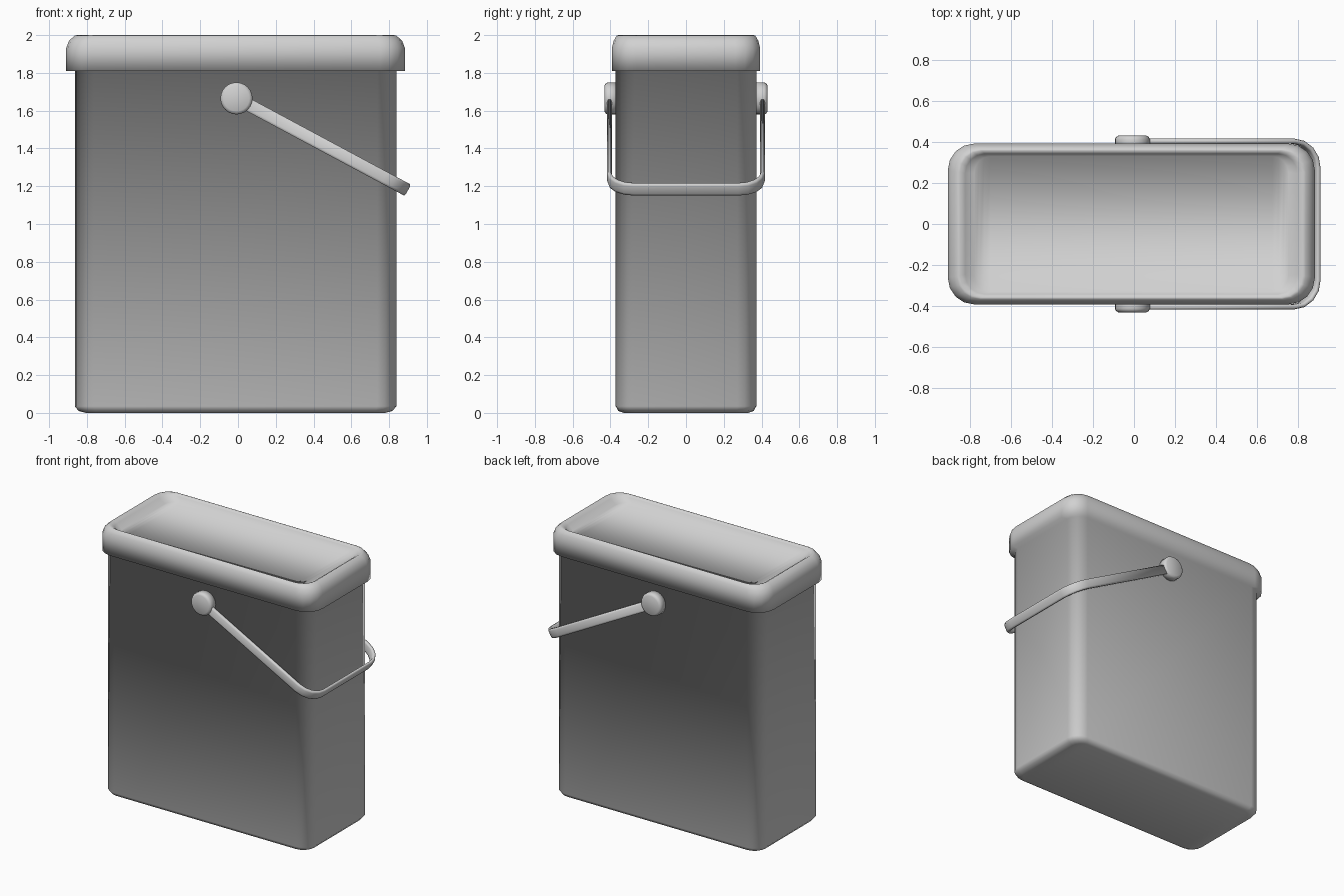
import bpy, bmesh
from math import pi, sin, cos, radians
from mathutils import Vector, Matrix

if "Cube" in bpy.data.objects:
    bpy.data.objects.remove(bpy.data.objects["Cube"], do_unlink=True)

grey = bpy.data.materials.new("mid_grey_plastic")
grey.use_nodes = True
grey.diffuse_color = (0.64, 0.64, 0.64, 1)
grey.node_tree.nodes["Principled BSDF"].inputs["Base Color"].default_value = (0.64, 0.64, 0.64, 1)

PIVOT = Vector((-0.008, 0, 1.665))


def add_object(name, bm, location):
    """Turn a bmesh into a fully smooth-shaded object."""
    bmesh.ops.recalc_face_normals(bm, faces=bm.faces)
    for face in bm.faces:
        face.smooth = True
    mesh = bpy.data.meshes.new(name)
    bm.to_mesh(mesh)
    bm.free()
    mesh.materials.append(grey)
    obj = bpy.data.objects.new(name, mesh)
    obj.location = location
    bpy.context.collection.objects.link(obj)


def rounded_rect(hx, hy, r, z, segments=4):
    points = []
    for k, (sx, sy) in enumerate([(1, 1), (-1, 1), (-1, -1), (1, -1)]):
        for i in range(segments + 1):
            a = (k + i / segments) * pi / 2
            points.append((sx * (hx - r) + r * cos(a), sy * (hy - r) + r * sin(a), z))
    return points


def loft(rings):
    """Bridge equal rings of points and cap both ends with strips across y."""
    bm = bmesh.new()
    loops = [[bm.verts.new(p) for p in ring] for ring in rings]
    n = len(loops[0])
    for a, b in zip(loops, loops[1:]):
        for i in range(n):
            j = (i + 1) % n
            bm.faces.new((a[i], a[j], b[j], b[i]))
    for cap in (loops[0], loops[-1]):
        for i in range(n // 2 - 1):
            bm.faces.new((cap[i], cap[i + 1], cap[n - 2 - i], cap[n - 1 - i]))
    return bm


# Bin body with a softly rounded base, flowing into the lid above it
body_steps = [(0.06, 0), (0.02, 0.01), (0, 0.035), (0, 1.81)]
body_rings = [rounded_rect(0.851 - d, 0.372 - d * 0.7, 0.1 - d * 0.5, z) for d, z in body_steps]

# Lid: skirt, rounded rim and dished top, as inset in x, inset in y, height
lid_steps = [(0, 0, 1.81), (0, 0, 1.93), (0.015, 0.01, 1.97), (0.045, 0.026, 1.997),
             (0.06, 0.034, 2.0), (0.085, 0.05, 1.985), (0.13, 0.062, 1.95)]
lid_rings = [rounded_rect(0.897 - dx, 0.393 - dy, 0.13 - dx * 0.4, z) for dx, dy, z in lid_steps]
add_object("bin_body_and_lid", loft(body_rings + lid_rings), (-0.013, 0, 0))

# Swing handle: flat strip with blunt edges swept along a U, then tilted down
REACH, HALF, BEND = 1.018, 0.405, 0.13
path = [(0, -HALF, 0, -1)]                 # position and outward direction
for side in (-1, 1):
    for i in range(5):
        a = pi / 8 * i
        a = a - pi / 2 if side < 0 else a
        path.append((REACH - BEND + BEND * cos(a),
                     side * (HALF - BEND) + BEND * sin(a), cos(a), sin(a)))
path.append((0, HALF, 0, 1))


def blunt(value):
    return max(-1, min(1, 1.25 * value))


section = [(0.012 * blunt(cos(t)), 0.034 * blunt(sin(t))) for t in [pi / 6 * k for k in range(12)]]
handle = loft([[(x + nx * s, y + ny * s, h) for s, h in section] for x, y, nx, ny in path])
bmesh.ops.rotate(handle, cent=(0, 0, 0), verts=handle.verts,
                 matrix=Matrix.Rotation(radians(28.2), 3, 'Y'))
add_object("handle", handle, PIVOT)

# Round pivot buttons on the front and back
for name, side in (("front_pivot", -1), ("back_pivot", 1)):
    steps = [(0.085, 0.36), (0.085, 0.415), (0.08, 0.425), (0.068, 0.432)]
    rings = [[(r * cos(pi * k / 12), side * y, r * sin(pi * k / 12)) for k in range(24)]
             for r, y in steps]
    add_object(name, loft(rings), PIVOT)
